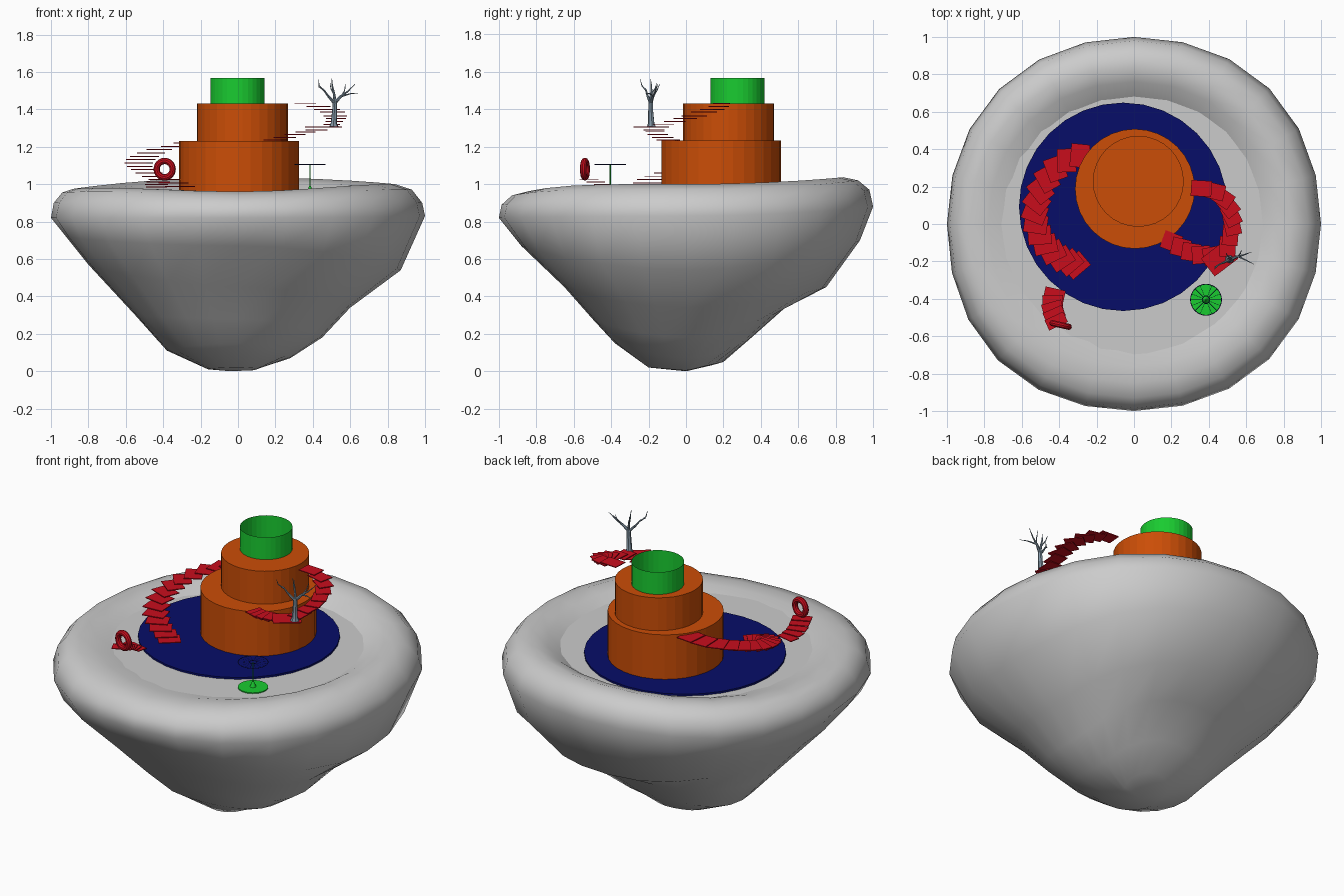
import bpy, bmesh, math, random
from mathutils import Vector

if "Cube" in bpy.data.objects:
    bpy.data.objects.remove(bpy.data.objects["Cube"])
random.seed(4)

def material(name, rgb):
    m = bpy.data.materials.new(name)
    m.diffuse_color = (*rgb, 1)
    m.use_nodes = True
    m.node_tree.nodes["Principled BSDF"].inputs["Base Color"].default_value = m.diffuse_color
    return m

ORANGE = material("orange", (0.60, 0.075, 0.002))
GREEN = material("green", (0.010, 0.60, 0.03))
NAVY = material("navy", (0.002, 0.004, 0.14))
RED = material("red", (0.58, 0.004, 0.012))
BARK = material("bark", (0.22, 0.30, 0.37))
DARK = material("dark_wire", (0.005, 0.008, 0.10))

def mesh_object(name, verts, faces, mat=None, smooth=None):
    me = bpy.data.meshes.new(name)
    me.from_pydata([tuple(v) for v in verts], [], faces)
    bm = bmesh.new()
    bm.from_mesh(me)
    bmesh.ops.recalc_face_normals(bm, faces=bm.faces[:])
    bm.to_mesh(me)
    bm.free()
    ob = bpy.data.objects.new(name, me)
    bpy.context.collection.objects.link(ob)
    if mat:
        me.materials.append(mat)
    if smooth:
        bpy.ops.object.select_all(action='DESELECT')
        ob.select_set(True)
        bpy.context.view_layer.objects.active = ob
        bpy.ops.object.shade_smooth_by_angle(angle=math.radians(smooth))
    return ob

def cylinder(name, x, y, z0, z1, r, mat, n=32, cap='NGON', r2=None):
    bpy.ops.mesh.primitive_cone_add(vertices=n, radius1=r, radius2=r if r2 is None else r2,
        depth=z1 - z0, location=(x, y, (z0 + z1) / 2), end_fill_type=cap)
    ob = bpy.context.object
    ob.name = name
    ob.data.materials.append(mat)
    return ob

# Floating rock: four side profiles (radius, height) blended around the axis
PROFILES = [
    [(.08, .005), (.28, .07), (.45, .18), (.60, .34), (.87, .54), (1, .83), (.985, .90), (.93, .97), (.84, 1.0), (.75, .985), (.66, .935)],
    [(.20, .05), (.35, .18), (.53, .34), (.75, .45), (.93, .70), (1, .88), (.98, .97), (.92, 1.02), (.84, 1.037), (.76, 1.01), (.66, .935)],
    [(.16, .01), (.38, .11), (.55, .30), (.80, .57), (.92, .72), (1, .82), (.985, .90), (.94, .955), (.88, .975), (.78, .97), (.65, .935)],
    [(.20, .02), (.38, .15), (.50, .28), (.65, .45), (.88, .67), (1, .82), (.985, .89), (.93, .94), (.85, .960), (.76, .960), (.62, .940)],
]
BULGE = (.03, .01, .06, .02)     # extra fullness of the lower flank in each diagonal quarter
BULGE_BY_LEVEL = (0, .3, .7, 1, 1, .2, 0, 0, 0, 0, 0)
SEG, LEV = 24, len(PROFILES[0])
verts, faces = [], []
for lev in range(LEV):
    for s in range(SEG):
        q, f = divmod(s / SEG * 4, 1)
        q, f = int(q), (1 - math.cos(f * math.pi)) / 2
        a, b = PROFILES[q][lev], PROFILES[(q + 1) % 4][lev]
        t = 2 * math.pi * s / SEG
        lobe = math.sin(2 * t) ** 2
        r = (a[0] + (b[0] - a[0]) * f) * (1 + .018 * lobe) + BULGE[q] * BULGE_BY_LEVEL[lev] * lobe
        z = a[1] + (b[1] - a[1]) * f
        if q >= 2 and 6 <= lev <= 9:
            z += .012 * lobe
        verts.append((r * math.cos(t), r * math.sin(t), z))
for lev in range(LEV - 1):
    for s in range(SEG):
        n = (s + 1) % SEG
        faces.append((lev * SEG + s, lev * SEG + n, lev * SEG + SEG + n, lev * SEG + SEG + s))
verts += [(-.04, 0, 0)]
for s in range(SEG):
    faces.append((s, (s + 1) % SEG, len(verts) - 1))
mesh_object("floating_rock", verts, faces, smooth=180)

# Flat ground inside the rim
ring_pts = [(.72 * math.cos(2 * math.pi * i / 48), .72 * math.sin(2 * math.pi * i / 48), .951) for i in range(48)]
mesh_object("ground", ring_pts, [tuple(range(48))])

# Pool disc and stacked tower tiers, the top one an open tube
cylinder("pool_disc", -.058, .092, .94, .962, .557, NAVY)
cylinder("lower_tier", .005, .188, .962, 1.232, .32, ORANGE)
cylinder("middle_tier", .023, .228, 1.232, 1.432, .243, ORANGE)
cylinder("top_tube", -.003, .275, 1.432, 1.567, .145, GREEN, cap='NOTHING')

# Floating stairs: thin twisted treads that follow a path
BOX = [(0, 3, 2, 1), (4, 5, 6, 7), (0, 1, 5, 4), (1, 2, 6, 5), (2, 3, 7, 6), (3, 0, 4, 7)]

def stairs(name, path, length, width, twist=0.0, thick=.005):
    pts = [Vector(p) for p in path]
    vs, fs = [], []
    for i, p in enumerate(pts):
        d = pts[min(i + 1, len(pts) - 1)] - pts[max(i - 1, 0)]
        ang = math.atan2(d.y, d.x) + twist + random.uniform(-.08, .08)
        u = Vector((math.cos(ang), math.sin(ang), 0)) * length / 2
        v = Vector((-math.sin(ang), math.cos(ang), 0)) * width / 2
        k = len(vs)
        for h in (-thick / 2, thick / 2):
            w = Vector((0, 0, h))
            vs += [p - u - v + w, p + u - v + w, p + u + v + w, p - u + v + w]
        fs += [tuple(k + j for j in f) for f in BOX]
    return mesh_object(name, vs, fs, RED)

left_xy = [(-.29, .365), (-.36, .34), (-.42, .295), (-.465, .24), (-.50, .18), (-.52, .12), (-.53, .06),
           (-.525, 0), (-.505, -.06), (-.475, -.11), (-.435, -.15), (-.39, -.185), (-.345, -.205), (-.31, -.22)]
stairs("left_stairs", [(x, y, 1.22 - .0178 * i) for i, (x, y) in enumerate(left_xy)], .10, .125, -.4)
stairs("ring_stairs", [(-.425 - .012 * math.sin(i), -.375 - .036 * i, .97 + .014 * i) for i in range(5)], .06, .11, .1)
stairs("right_stairs", [(.36, .19, 1.43), (.43, .175, 1.415), (.475, .14, 1.40), (.505, .095, 1.385),
                        (.52, .045, 1.365), (.525, -.005, 1.35), (.515, -.06, 1.335), (.50, -.12, 1.32)], .11, .085, .2)
stairs("lower_right_stairs", [(.42, -.17, 1.29), (.36, -.165, 1.28), (.305, -.15, 1.265),
                              (.25, -.125, 1.25), (.20, -.095, 1.236)], .10, .095, .25)
stairs("tree_platform", [(.45, -.19, 1.306), (.465, -.18, 1.306)], .14, .12)

# Ring portal
bpy.ops.mesh.primitive_torus_add(location=(-.392, -.54, 1.08), rotation=(math.pi / 2, 0, -.22),
    major_radius=.044, minor_radius=.017, major_segments=24, minor_segments=10)
ring = bpy.context.object
ring.name = "ring_portal"
ring.data.materials.append(RED)
bpy.ops.object.shade_smooth_by_angle()

# Round stand: base disc, foot, pole and a spoked wheel on top
tx, ty = .385, -.405
cylinder("stand_base", tx, ty, .945, .957, .083, GREEN)
cylinder("stand_foot", tx, ty, .957, .99, .018, GREEN, n=12, r2=.004)
cylinder("stand_pole", tx, ty, .98, 1.105, .003, GREEN, n=8)
for name, r in (("wheel_rim", .083), ("wheel_hub", .02)):
    bpy.ops.mesh.primitive_torus_add(location=(tx, ty, 1.105), major_radius=r, minor_radius=.002,
        major_segments=32, minor_segments=4)
    bpy.context.object.name = name
    bpy.context.object.data.materials.append(DARK)
vs, fs = [], []
for i in range(16):
    t = 2 * math.pi * i / 16
    c, s = math.cos(t), math.sin(t)
    k = len(vs)
    for r, w in ((.018, -.001), (.083, -.001), (.083, .001), (.018, .001)):
        vs.append((tx + r * c - w * s, ty + r * s + w * c, 1.105))
    fs.append((k, k + 1, k + 2, k + 3))
mesh_object("wheel_spokes", vs, fs, DARK)

# Bare tree: tapered tubes along short branch paths
def branches(name, paths, n=7):
    vs, fs = [], []
    for path in paths:
        start = len(vs)
        pts = [Vector(p[:3]) for p in path]
        for i, p in enumerate(pts):
            d = (pts[min(i + 1, len(pts) - 1)] - pts[max(i - 1, 0)]).normalized()
            a = d.cross(Vector((.3, 1, 0))).normalized()
            b = d.cross(a)
            for j in range(n):
                t = 2 * math.pi * j / n
                vs.append(p + (a * math.cos(t) + b * math.sin(t)) * path[i][3])
        for i in range(len(pts) - 1):
            for j in range(n):
                o, m = start + i * n, (j + 1) % n
                fs.append((o + j, o + m, o + n + m, o + n + j))
        fs.append(tuple(range(start, start + n)))
        fs.append(tuple(range(len(vs) - n, len(vs))))
    ob = mesh_object(name, vs, fs, BARK, smooth=40)
    ob.location = (.512, -.185, 1.306)

branches("bare_tree", [
    [(0, 0, 0, .026), (0, 0, .02, .017), (.004, -.003, .08, .014), (.007, -.003, .14, .012)],
    [(.006, -.004, .125, .009), (-.03, -.02, .165, .006), (-.055, -.03, .20, .004), (-.083, -.045, .215, .001)],
    [(-.055, -.03, .195, .004), (-.078, -.05, .22, .003), (-.082, -.06, .255, .001)],
    [(.007, -.004, .135, .009), (0, 0, .185, .006), (-.008, .0, .22, .004), (-.01, -.005, .258, .001)],
    [(0, 0, .175, .004), (-.015, .02, .205, .003), (-.02, .03, .235, .001)],
    [(.006, -.004, .13, .010), (.04, .01, .165, .007), (.075, .02, .19, .004), (.115, .035, .23, .001)],
    [(.045, .012, .165, .005), (.09, -.01, .178, .003), (.13, -.03, .18, .001)],
    [(.045, .012, .168, .005), (.058, .03, .195, .003), (.062, .045, .23, .001)],
])
